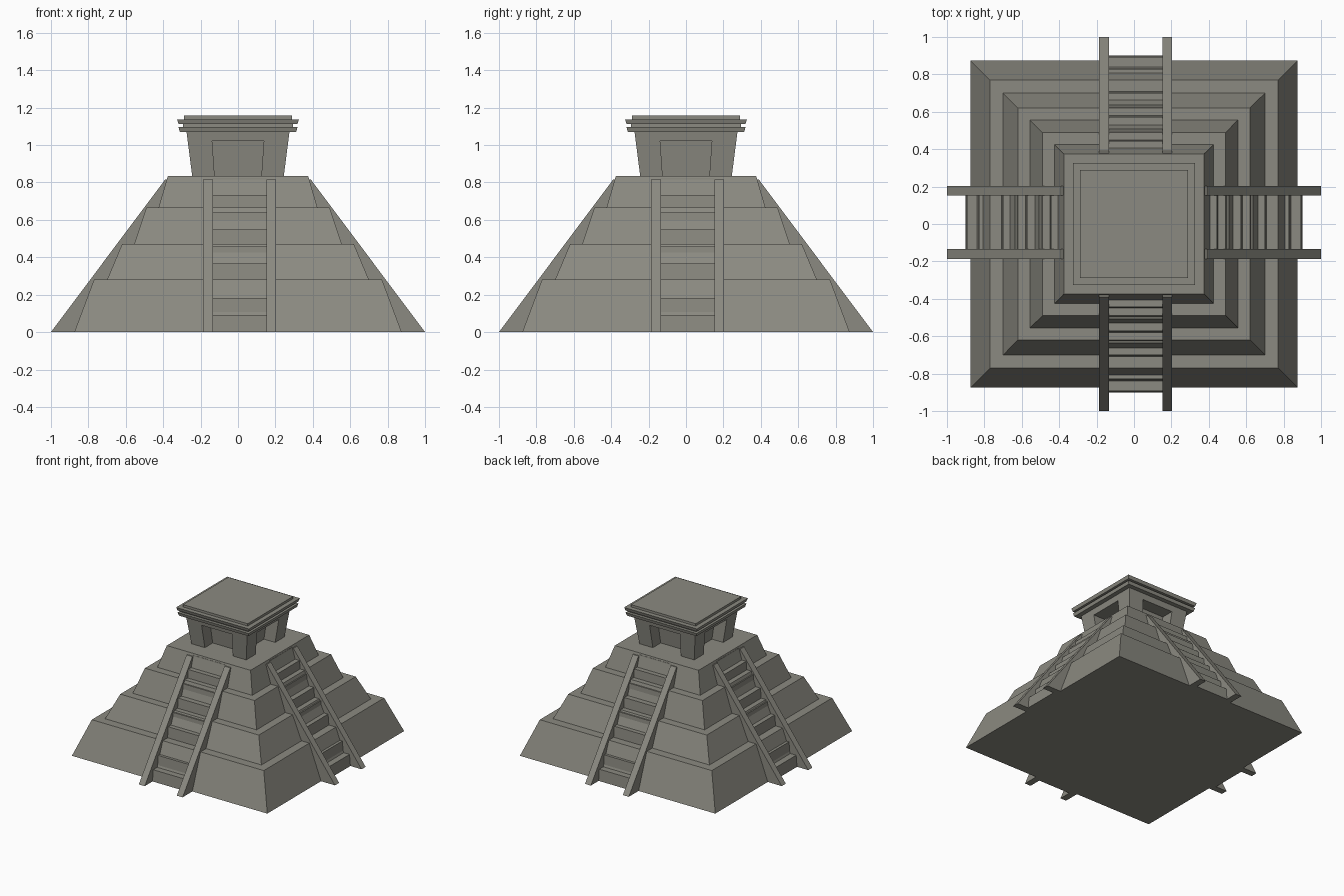
import bpy
import bmesh

cube = bpy.data.objects.get("Cube")
if cube:
    bpy.data.objects.remove(cube, do_unlink=True)

# Single weathered stone colour
stone = bpy.data.materials.new("grey stone")
stone.use_nodes = True
COLOUR = (0.26, 0.255, 0.22, 1)
stone.diffuse_color = COLOUR
shader = next(n for n in stone.node_tree.nodes if n.type == 'BSDF_PRINCIPLED')
shader.inputs["Base Color"].default_value = COLOUR
shader.inputs["Roughness"].default_value = 0.9


def loft(name, lower, upper):
    """Flat-faced solid between two matching outlines."""
    bm = bmesh.new()
    a = [bm.verts.new(p) for p in lower]
    b = [bm.verts.new(p) for p in upper]
    bm.faces.new(a)
    bm.faces.new(b)
    n = len(a)
    for i in range(n):
        j = (i + 1) % n
        bm.faces.new((a[i], a[j], b[j], b[i]))
    bmesh.ops.recalc_face_normals(bm, faces=bm.faces)
    mesh = bpy.data.meshes.new(name)
    bm.to_mesh(mesh)
    bm.free()
    mesh.materials.append(stone)
    obj = bpy.data.objects.new(name, mesh)
    bpy.context.collection.objects.link(obj)
    return obj


def rect(x0, x1, y0, y1, z):
    return [(x0, y0, z), (x1, y0, z), (x1, y1, z), (x0, y1, z)]


def frustum(name, low, high, z0, z1):
    """Square block with half widths low and high."""
    return loft(name, rect(-low, low, -low, low, z0),
                rect(-high, high, -high, high, z1))


# Places an (across, outward) pair on each of the four sides
SIDES = {
    "front": lambda a, d: (a, -d),
    "back": lambda a, d: (a, d),
    "left": lambda a, d: (d, a),
    "right": lambda a, d: (-d, a),
}


def side_prism(name, side, profile, a0, a1):
    """Outward/height profile extruded across one side."""
    place = SIDES[side]
    return loft(f"{side}_{name}",
                [(*place(a0, d), z) for d, z in profile],
                [(*place(a1, d), z) for d, z in profile])


# Four sloping tiers
tiers = [(0.875, 0.77, 0, 0.28), (0.70, 0.62, 0.28, 0.47),
         (0.555, 0.49, 0.47, 0.665), (0.425, 0.375, 0.665, 0.835)]
for i, tier in enumerate(tiers):
    frustum(f"tier_{i + 1}", *tier)

# Stairway profile: nine steps with slightly leaning risers
STEPS, RISE, RUN = 9, 0.0915, 0.064
stair = [(0.37, 0)]
for k in range(STEPS):
    edge = 0.90 - RUN * k
    stair += [(edge, RISE * k), (edge - 0.008, RISE * (k + 1))]
stair.append((0.37, RISE * STEPS))

# Sloping side walls of the stairways
rail = [(0.37, 0), (1.0, 0), (0.39, 0.815), (0.37, 0.815)]

for side in SIDES:
    side_prism("stairs", side, stair, -0.136, 0.153)
    side_prism("stair_wall_a", side, rail, -0.188, -0.135)
    side_prism("stair_wall_b", side, rail, 0.152, 0.204)

# Temple: inner core, four leaning corner piers, lintel band
FLOOR, DOOR_TOP, WALL_TOP = 0.835, 1.022, 1.07
frustum("temple_core", 0.145, 0.165, FLOOR, DOOR_TOP)
for sx, x_name in ((1, "left"), (-1, "right")):
    for sy, y_name in ((-1, "front"), (1, "back")):
        loft(f"temple_{y_name}_{x_name}_pier",
             rect(sx * 0.125, sx * 0.245, sy * 0.125, sy * 0.245, FLOOR),
             rect(sx * 0.138, sx * 0.269, sy * 0.138, sy * 0.269, DOOR_TOP))
frustum("temple_lintel", 0.269, 0.275, DOOR_TOP, WALL_TOP)

# Stacked cornice and roof slab
frustum("lower_cornice", 0.311, 0.318, WALL_TOP, 1.096)
frustum("cornice_recess", 0.295, 0.295, 1.096, 1.112)
frustum("upper_cornice", 0.318, 0.326, 1.112, 1.138)
frustum("roof_slab", 0.29, 0.29, 1.138, 1.157)
